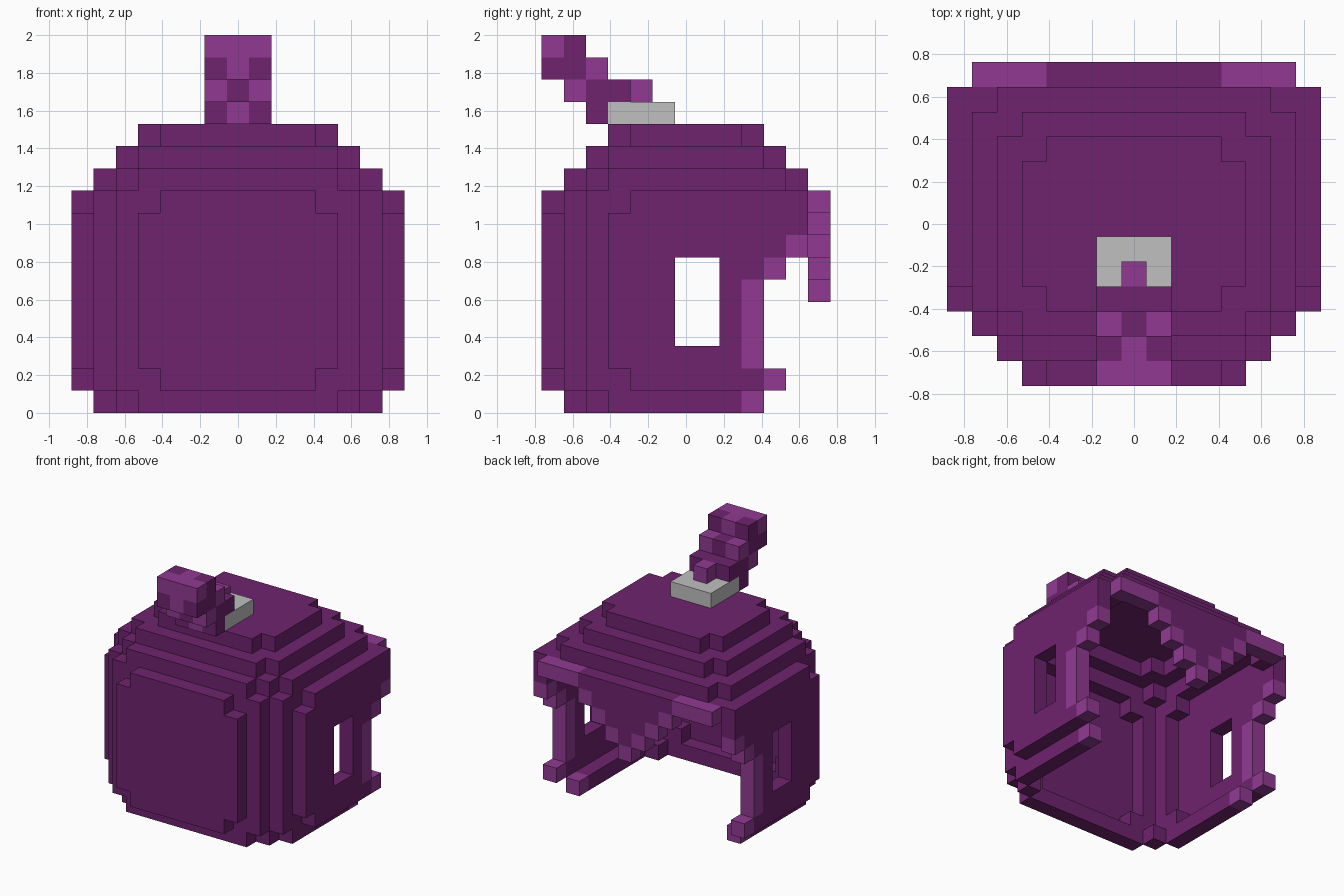
import bpy
import bmesh
from mathutils import Vector

if "Cube" in bpy.data.objects:
    bpy.data.objects.remove(bpy.data.objects["Cube"], do_unlink=True)

V = 2 / 17  # block size


def material(name, rgb):
    mat = bpy.data.materials.new(name)
    mat.use_nodes = True
    mat.diffuse_color = (*rgb, 1)
    mat.node_tree.nodes["Principled BSDF"].inputs["Base Color"].default_value = (*rgb, 1)
    return mat


DARK, LIGHT, GRAY = 0, 1, 2
MATS = [material("dark purple", (0.156, 0.017, 0.156)),
        material("light purple", (0.283, 0.042, 0.287)),
        material("light gray", (0.527, 0.527, 0.527))]


def half_width(j, k):
    """Half width in blocks of the solid helmet at depth j, height k."""
    k = max(k, 0)
    if k == 0:
        return {1: 4, 2: 5}.get(j, 6) if 1 <= j <= 12 else -1
    if k <= 9:
        trim = k in (1, 9)
        rows = {0: 4 - trim, 1: 5, 2: 6, 3: 7 - trim, 12: 6}
        return rows.get(j, 7) if 0 <= j <= 12 else -1
    if k == 10:
        return {1: 4, 2: 5, 11: 5}.get(j, 6) if 1 <= j <= 11 else -1
    if k == 11:
        return {2: 4, 10: 4}.get(j, 5) if 2 <= j <= 10 else -1
    if k == 12:
        return {3: 3, 9: 3}.get(j, 4) if 3 <= j <= 9 else -1
    return -1


def solid(i, j, k):
    return abs(i) <= half_width(j, k)


STEPS = [Vector(s) for s in ((1, 0, 0), (-1, 0, 0), (0, 1, 0),
                             (0, -1, 0), (0, 0, 1), (0, 0, -1))]
CHEEK_END = [9, 10, 9, 9, 9, 9, 10, 11, 11]  # last cheek block per layer

# Hollow helmet with open neck, side windows and a pointed brow over the face
helmet, trim = {}, {}
for i in range(-7, 8):
    for j in range(13):
        for k in range(13):
            a = abs(i)
            if not solid(i, j, k):
                continue
            if all(solid(i + int(s.x), j + int(s.y), k + int(s.z)) for s in STEPS):
                continue
            if a == 7 and j in (6, 7) and 3 <= k <= 6:
                continue
            edge = False
            if k <= 8:
                brow = j == 12 and a <= k - 5
                if j > CHEEK_END[k] and not brow:
                    continue
                edge = a == k - 5 if brow else (j == CHEEK_END[k] and k < 8)
            elif k == 9 and j == 12:
                edge = a >= 4
            if edge:
                trim[i, j, k] = LIGHT
            else:
                helmet[i, j, k] = DARK

# Crest socket
socket = {(i, j, 13): GRAY for i in (-1, 0, 1) for j in (3, 4, 5)}

# Crest: (depth, height, centre colour, side colour)
crest = {(0, 4, 14): LIGHT}
for j, k, mid, side in ((2, 13, LIGHT, DARK), (1, 14, DARK, LIGHT),
                        (2, 14, DARK, DARK), (3, 14, DARK, DARK),
                        (0, 15, LIGHT, DARK), (1, 15, DARK, DARK),
                        (2, 15, DARK, LIGHT), (0, 16, LIGHT, LIGHT),
                        (1, 16, LIGHT, DARK)):
    for i in (-1, 0, 1):
        crest[i, j, k] = side if i else mid

filled = {**helmet, **trim, **socket, **crest}


def build(name, blocks):
    """Make one object from the exposed faces of the blocks."""
    bm = bmesh.new()
    for cell, colour in blocks.items():
        c = Vector(cell)
        for n in STEPS:
            if tuple(int(t) for t in c + n) in filled:
                continue
            u = Vector((n.y, n.z, n.x))
            w = n.cross(u)
            corners = (-u - w, u - w, u + w, -u + w)
            mid = c - Vector((0, 6, -0.5))
            verts = [bm.verts.new((mid + (n + q) / 2) * V) for q in corners]
            bm.faces.new(verts).material_index = colour
    bmesh.ops.remove_doubles(bm, verts=bm.verts, dist=V / 100)
    bmesh.ops.dissolve_limit(bm, angle_limit=0.01, verts=bm.verts,
                             edges=bm.edges, delimit={'MATERIAL'})
    mesh = bpy.data.meshes.new(name)
    bm.to_mesh(mesh)
    bm.free()
    for mat in MATS:
        mesh.materials.append(mat)
    bpy.context.collection.objects.link(bpy.data.objects.new(name, mesh))


build("helmet_shell", helmet)
build("face_opening_trim", trim)
build("crest_socket", socket)
build("crest", crest)
